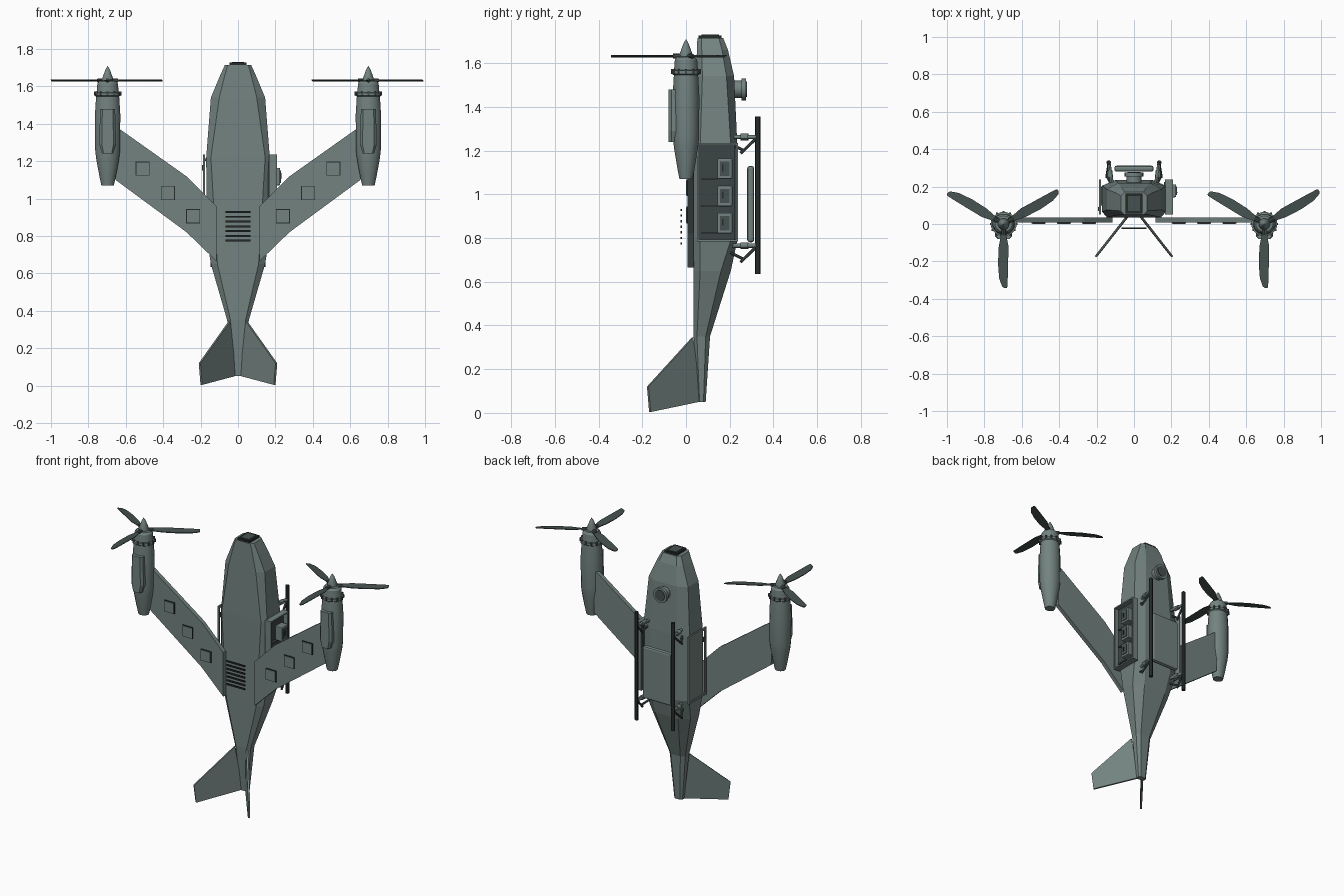
import bpy, bmesh, math
from mathutils import Vector, Matrix

if "Cube" in bpy.data.objects:
    bpy.data.objects.remove(bpy.data.objects["Cube"])


def material(name, col):
    m = bpy.data.materials.new(name)
    m.diffuse_color = (*col, 1)
    m.use_nodes = True
    m.node_tree.nodes["Principled BSDF"].inputs["Base Color"].default_value = m.diffuse_color
    return m


HULL = material("grey green", (0.17, 0.225, 0.215))
DARK = material("dark grey green", (0.06, 0.083, 0.079))
BAY = material("bay shadow grey", (0.045, 0.062, 0.06))
BLACK = material("near black", (0.018, 0.024, 0.023))


def finish(name, bm, mat, smooth=False):
    bmesh.ops.recalc_face_normals(bm, faces=bm.faces)
    me = bpy.data.meshes.new(name)
    bm.to_mesh(me)
    bm.free()
    me.materials.append(mat)
    ob = bpy.data.objects.new(name, me)
    bpy.context.collection.objects.link(ob)
    if smooth:
        bpy.ops.object.select_all(action='DESELECT')
        ob.select_set(True)
        bpy.context.view_layer.objects.active = ob
        bpy.ops.object.shade_smooth_by_angle(angle=math.radians(30))
    return ob


def loft(name, rings, mat, smooth=False):
    bm = bmesh.new()
    vs = [[bm.verts.new(p) for p in r] for r in rings]
    n = len(vs[0])
    for a, b in zip(vs, vs[1:]):
        for i in range(n):
            bm.faces.new((a[i], a[(i + 1) % n], b[(i + 1) % n], b[i]))
    bm.faces.new(vs[0])
    bm.faces.new(vs[-1])
    return finish(name, bm, mat, smooth)


def box(name, x, y, z, mat, bevel=0):
    bm = bmesh.new()
    bmesh.ops.create_cube(bm, size=1)
    for v in bm.verts:
        v.co = [(r[0] + r[1]) / 2 + c * (r[1] - r[0]) for r, c in zip((x, y, z), v.co)]
    if bevel:
        bmesh.ops.bevel(bm, geom=bm.edges[:], offset=bevel, segments=2, affect='EDGES', profile=0.5)
    return finish(name, bm, mat)


def tube(name, a, b, r, mat, n=12):
    a, b = Vector(a), Vector(b)
    q = (b - a).to_track_quat('Z', 'Y')
    ring = [q @ Vector((r * math.cos(t), r * math.sin(t), 0))
            for t in (2 * math.pi * i / n for i in range(n))]
    return loft(name, [[a + p for p in ring], [b + p for p in ring]], mat, True)


def lathe(name, profile, x, mat, n=16, sy=1.0):
    ang = [2 * math.pi * (i + .5) / n for i in range(n)]
    return loft(name, [[(x + r * math.cos(t), sy * r * math.sin(t), z) for t in ang]
                       for r, z in profile], mat, True)


# Fuselage: z, half width, front flat, back flat, four depths
sections = [
    (.05, .03, .02, .018, .055, .062, .08, .09),
    (.35, .058, .04, .035, .035, .05, .09, .11),
    (.65, .145, .11, .085, .035, .065, .16, .205),
    (.79, .168, .12, .10, .035, .065, .205, .235),
    (1.22, .17, .145, .10, .035, .065, .205, .235),
    (1.54, .145, .10, .085, .045, .075, .185, .22),
    (1.66, .095, .07, .065, .05, .072, .165, .192),
    (1.715, .07, .055, .05, .052, .07, .15, .17)]
loft("fuselage", [[(-f, yf, z), (f, yf, z), (h, yfc, z), (h, ybc, z), (b, yb, z),
                   (-b, yb, z), (-h, ybc, z), (-h, yfc, z)]
                  for z, h, f, b, yf, yfc, ybc, yb in sections], HULL)
box("nose_plate", (-.045, .045), (.057, .163), (1.712, 1.727), BLACK)
box("nose_plate_cover", (-.032, .032), (.07, .15), (1.726, 1.731), DARK)

# Front air grille
for i in range(7):
    z = .775 + i * .0255
    box("grille_bar", (-.068, .068), (-.026, -.018), (z - .005, z + .005), BLACK)

# Sensor on the back of the nose
tube("sensor_mount", (0, .18, 1.48), (0, .255, 1.48), .04, HULL, 16)
tube("sensor_ring", (0, .255, 1.48), (0, .275, 1.48), .05, HULL, 20)
tube("sensor_lens", (0, .272, 1.48), (0, .279, 1.48), .036, DARK, 20)

# Equipment bay on the right side
box("bay_panel", (.16, .177), (.06, .225), (.79, 1.225), BAY)
for z in (1.117, .992, .868):
    box("bay_unit", (.17, .225), (.143, .212), (z - .047, z + .047), HULL, .005)
    box("bay_unit_face", (.222, .229), (.155, .2), (z - .033, z + .033), DARK)
    box("bay_unit_slot", (.225, .232), (.165, .172), (z - .012, z + .02), BLACK)
    box("bay_shelf", (.172, .19), (.07, .145), (z - .05, z - .042), DARK)


# Door frames on both sides
def door_frame(x, w):
    box("door_rail", x, (.05, .05 + w), (.785, 1.235), HULL)
    box("door_rail", x, (.237 - w, .237), (.785, 1.235), HULL)
    for z in (.785, 1.235 - w):
        box("door_sill", x, (.05, .237), (z, z + w), HULL)


door_frame((.165, .208), .009)
door_frame((-.187, -.177), .015)
box("left_door", (-.185, -.179), (.085, .235), (.8, 1.225), HULL)
for z in (.81, 1.2):
    box("left_door_hinge", (-.182, -.16), (.1, .2), (z, z + .014), DARK)
box("left_door_handle", (-.193, -.186), (.07, .09), (1.15, 1.18), DARK)

# Belly pack between the skids
box("belly_pack", (-.105, .105), (.28, .312), (.78, 1.13), HULL, .012)

wing = [(.115, .665), (.275, .82), (.655, 1.10), (.66, 1.39), (.63, 1.37), (.27, 1.115), (.115, .96)]
nacelle = [(.034, 1.07), (.045, 1.12), (.062, 1.21), (.068, 1.26), (.069, 1.45), (.063, 1.545)]
collar = [(.063, 1.545), (.07, 1.55), (.07, 1.565), (.06, 1.568), (.056, 1.615),
          (.046, 1.628), (.03, 1.63)]
# Blade outline: distance from hub, offset to each side, lift
blade = [(.02, -.014, .014), (.07, -.016, .016), (.12, -.026, .026), (.21, -.03, .024),
         (.29, -.024, .022), (.335, -.008, .02), (.342, .004, .016)]

for s in (-1, 1):
    # Swept wing with access panels
    loft("wing", [[(s * x, y, z) for x, z in wing] for y in (.008, .036)], HULL)
    for x, z in ((.51, 1.16), (.375, 1.03), (.24, .905)):
        box("wing_panel_rim", (s * x - .038, s * x + .038), (.003, .01), (z - .038, z + .038), BLACK)
        box("wing_panel", (s * x - .034, s * x + .034), (.0, .009), (z - .034, z + .034), HULL)

    # Engine nacelle, collar and spinner
    cx = s * .697
    lathe("nacelle", nacelle, cx, HULL, 16, .9)
    lathe("nacelle_collar", collar, cx, HULL, 16, .93)
    lathe("spinner", [(.03, 1.622), (.031, 1.64), (.012, 1.69), (.001, 1.708)], cx, HULL, 12)
    loft("nacelle_hatch", [[(cx + x * w, y, z) for x, z in
                            ((-.03, 1.24), (.03, 1.24), (.045, 1.29), (.04, 1.48), (-.04, 1.48), (-.045, 1.29))]
                           for w, y in ((1, -.03), (1, -.066), (.7, -.08))], HULL)
    for i in range(12):
        t = math.pi / 6 * i
        x, y = cx + .069 * math.cos(t), .064 * math.sin(t)
        box("collar_bolt", (x - .005, x + .005), (y - .005, y + .005), (1.551, 1.572), DARK)

    # Three-blade rotor
    for deg in (30, 150, 270):
        rot = Matrix.Translation((cx, 0, 1.632)) @ Matrix.Rotation(math.radians(deg), 4, 'Z')
        loft("rotor_blade", [[rot @ Vector(p) for p in
                              ((r, a, -.006), (r, b, .001), (r, b, .005), (r, a, -.001))]
                             for r, a, b in blade], DARK)
        tube("blade_root", rot @ Vector((0, 0, 0)), rot @ Vector((.06, 0, 0)), .011, DARK, 8)

    # V tail fin
    fin = [(.045, .03, .345), (.205, -.175, .12), (.196, -.165, .004), (.015, .065, .052)]
    n = Vector((.235, .185, 0)).normalized() * .006
    loft("tail_fin", [[(s * (x + k * n.x), y + k * n.y, z) for x, y, z in fin] for k in (-1, 1)], HULL)

    # Landing skid and struts
    x = s * .135
    tube("skid", (x, .328, .635), (x, .328, 1.355), .012, BLACK)
    for z in (.765, 1.262):
        tube("skid_strut", (x - s * .02, .2, z), (x, .325, z), .01, HULL)
        tube("strut_collar", (x - s * .008, .25, z), (x - s * .004, .285, z), .015, HULL)
        tube("skid_brace", (x + s * .012, .25, z - .075), (x, .322, z - .005), .007, DARK, 8)
        tube("brace_foot", (x - s * .02, .2, z - .03), (x + s * .012, .26, z - .06), .007, DARK, 8)
